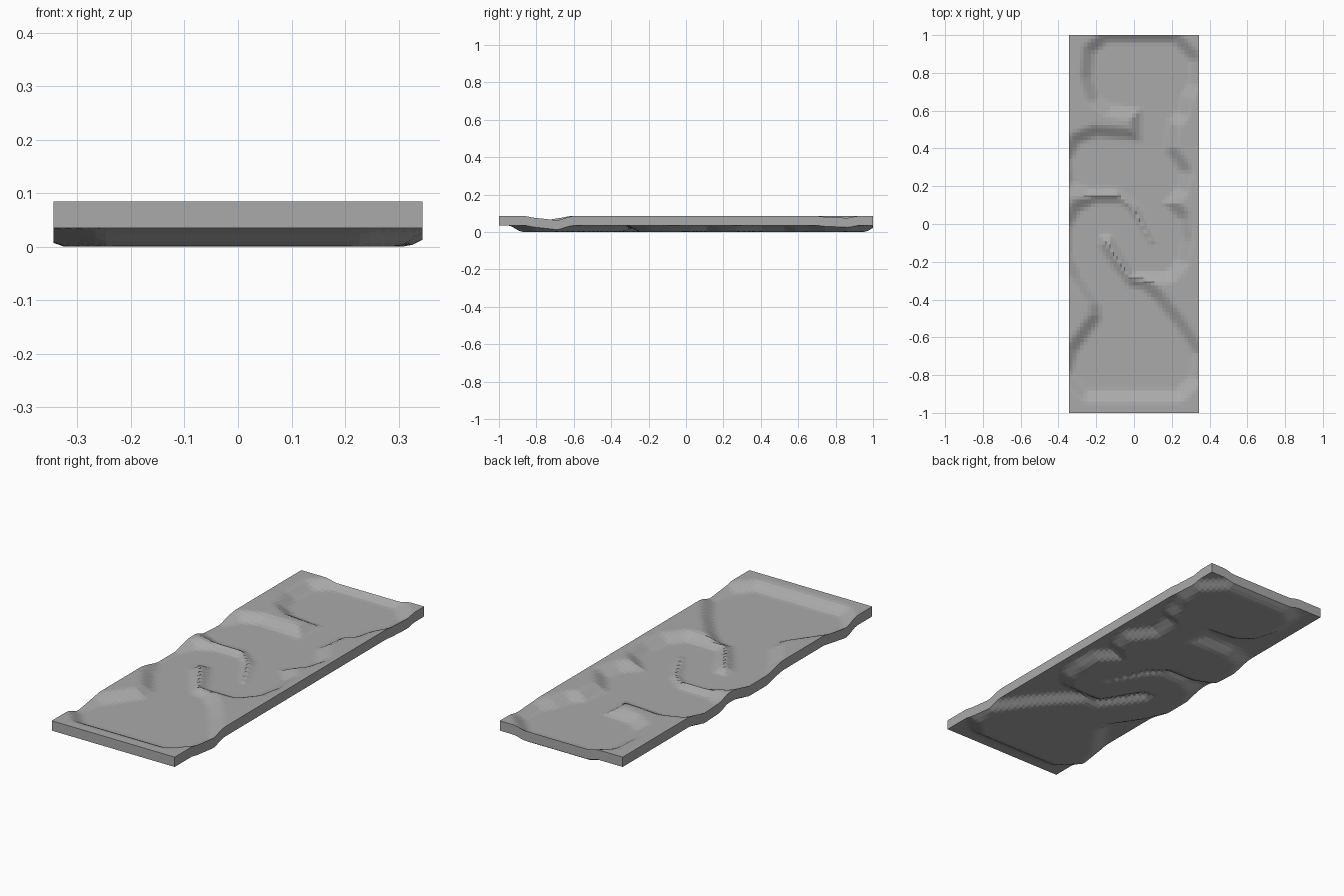
import bpy
import bmesh
from mathutils import Vector

if "Cube" in bpy.data.objects:
    bpy.data.objects.remove(bpy.data.objects["Cube"], do_unlink=True)

HALF_WIDTH, HALF_LENGTH = 0.345, 1.0
COLUMNS, ROWS = 35, 101
THICKNESS, RISE, SLOPE_WIDTH = 0.05, 0.035, 0.085

# Foot of the slopes in hundredths: each bank runs along the valley floor
right_bank = [
    (22, -87), (29, -80), (31, -69), (20, -53), (10, -41), (3, -35), (-4, -34),
    (-14, -21), (-20, -12), (-19, -4), (-11, -4), (-3, -17), (1, -24), (17, -24),
    (22, -18), (24, -8), (23, 2), (14, 11), (22, 20), (24, 27), (15, 39),
    (17, 55), (22, 60), (24, 68), (28, 75), (29, 86), (20, 95),
]
left_bank = [
    (-14, 95), (-20, 90), (-21, 78), (-18, 68), (-12, 64), (5, 62), (5, 43),
    (-20, 45), (-28, 42), (-32, 34), (-31, 23), (-24, 20), (-8, 20), (3, 11),
    (12, -9), (10, -14), (6, -9), (-4, 7), (-8, 10), (-20, 10), (-28, 6),
    (-32, -2), (-32, -15), (-27, -26), (-17, -41), (-16, -50), (-29, -68),
    (-32, -79), (-24, -87),
]
outline = [Vector(point) / 100 for point in right_bank + left_bank]
edges = list(zip(outline, outline[1:] + outline[:1]))


def inside_valley(point):
    """Count outline crossings on a ray towards +x."""
    inside = False
    for a, b in edges:
        if (a.y > point.y) != (b.y > point.y):
            crossing = a.x + (point.y - a.y) / (b.y - a.y) * (b.x - a.x)
            if point.x < crossing:
                inside = not inside
    return inside


def distance_to_edge(point, a, b):
    side = b - a
    along = max(0, min(1, (point - a).dot(side) / side.length_squared))
    return (point - a - side * along).length


def ground_height(point):
    """Flat valley floor, rounded slope, flat plateau."""
    if inside_valley(point):
        return 0
    nearest = min(distance_to_edge(point, a, b) for a, b in edges)
    t = min(1, nearest / SLOPE_WIDTH)
    return RISE * t * t * (3 - 2 * t)


# One stone colour for the whole slab
stone = bpy.data.materials.new("stone_grey")
stone.use_nodes = True
grey = (0.4, 0.4, 0.4, 1)
stone.diffuse_color = grey
stone.node_tree.nodes["Principled BSDF"].inputs["Base Color"].default_value = grey

# Underside sheet shaped by the valley
bm = bmesh.new()
bmesh.ops.create_grid(bm, x_segments=COLUMNS, y_segments=ROWS, size=1)
for vert in bm.verts:
    vert.co.x *= HALF_WIDTH
    vert.co.y *= HALF_LENGTH
    vert.co.z = ground_height(vert.co.xy)

# Raise a copy straight up to give the slab even thickness
raised = bmesh.ops.extrude_face_region(bm, geom=bm.faces[:], use_keep_orig=True)
top_verts = [item for item in raised["geom"] if isinstance(item, bmesh.types.BMVert)]
bmesh.ops.translate(bm, verts=top_verts, vec=(0, 0, THICKNESS))
bmesh.ops.recalc_face_normals(bm, faces=bm.faces[:])

mesh = bpy.data.meshes.new("terrain_slab")
bm.to_mesh(mesh)
bm.free()
mesh.materials.append(stone)
slab = bpy.data.objects.new("terrain_slab", mesh)
bpy.context.collection.objects.link(slab)
